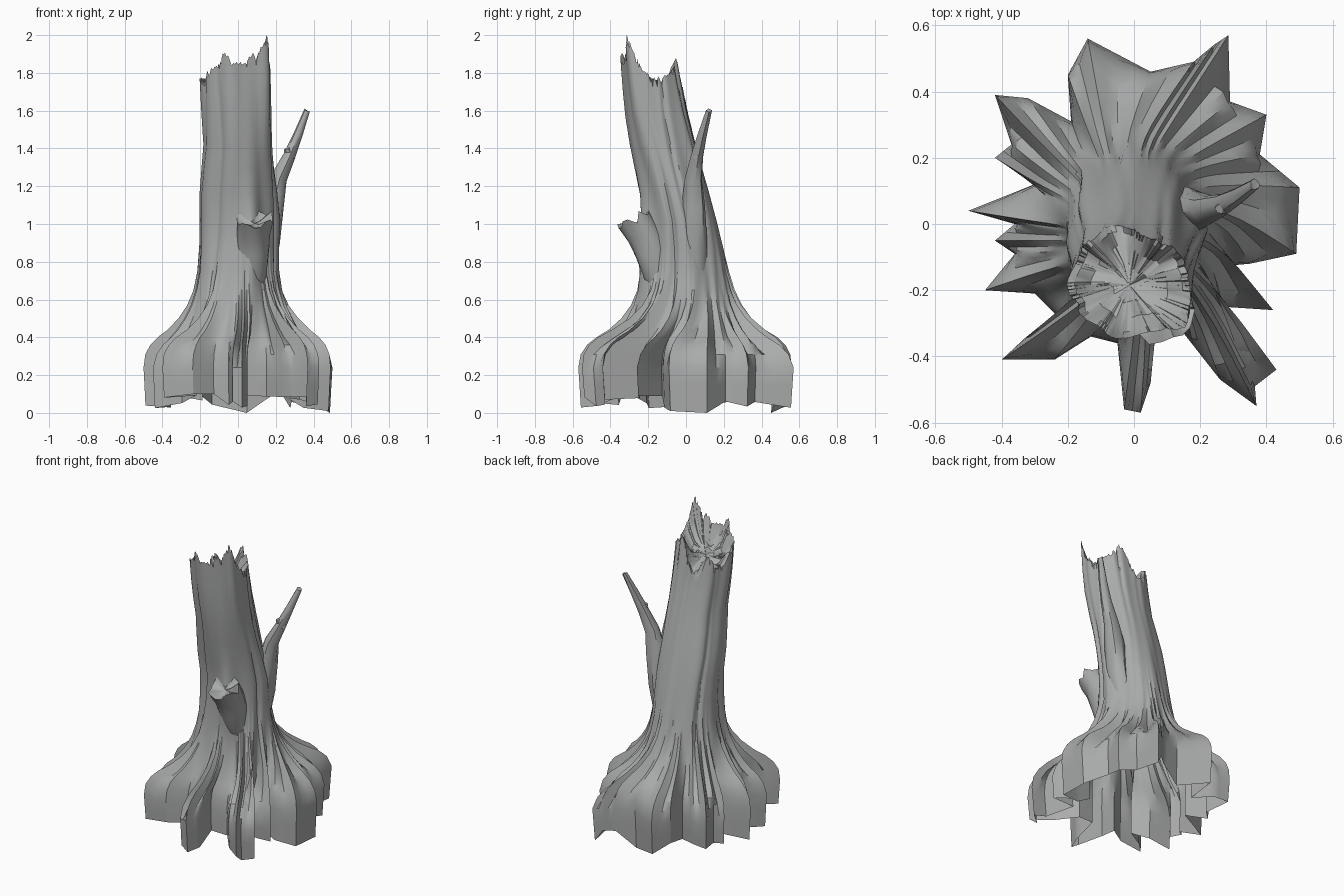
import bpy, bmesh, math, random
from math import sin, cos, exp, pi, atan2, radians
from mathutils import Vector

if "Cube" in bpy.data.objects:
    bpy.data.objects.remove(bpy.data.objects["Cube"])
random.seed(4)

bark = bpy.data.materials.new("bark")
bark.diffuse_color = (.40, .41, .405, 1)
bark.use_nodes = True
bark.node_tree.nodes["Principled BSDF"].inputs["Base Color"].default_value = bark.diffuse_color


def interp(table, x):
    # linear lookup; rows are (key, value, value...)
    if x <= table[0][0]:
        return table[0][1:]
    for a, b in zip(table, table[1:]):
        if x <= b[0]:
            t = (x - a[0]) / (b[0] - a[0])
            return tuple(p + (q - p) * t for p, q in zip(a[1:], b[1:]))
    return table[-1][1:]


def make(name, verts, faces, angle):
    me = bpy.data.meshes.new(name)
    me.from_pydata([tuple(v) for v in verts], [], faces)
    me.materials.append(bark)
    ob = bpy.data.objects.new(name, me)
    bpy.context.collection.objects.link(ob)
    bpy.ops.object.select_all(action='DESELECT')
    ob.select_set(True)
    bpy.context.view_layer.objects.active = ob
    bpy.ops.object.shade_smooth_by_angle(angle=radians(angle))


def skin(rings, flip=False):
    # quads between closed rings, plus a fan at the end
    n = len(rings[0])
    verts = [v for r in rings for v in r]
    faces = [(k * n + i, k * n + (i + 1) % n, (k + 1) * n + (i + 1) % n, (k + 1) * n + i)
             for k in range(len(rings) - 1) for i in range(n)]
    verts.append(sum((Vector(v) for v in rings[-1]), Vector()) / n)
    b = (len(rings) - 1) * n
    faces += [(b + i, b + (i + 1) % n, len(verts) - 1) for i in range(n)]
    return verts, [f[::-1] for f in faces] if flip else faces


# trunk envelope: z, xmin, xmax, ymin, ymax
BODY = [(0, -.27, .27, -.27, .27), (.45, -.26, .25, -.26, .26), (.6, -.235, .22, -.245, .24),
        (.8, -.21, .20, -.225, .21), (1.0, -.205, .20, -.215, .165), (1.2, -.205, .19, -.25, .115),
        (1.4, -.18, .18, -.29, .06), (1.6, -.19, .175, -.32, .01), (2.0, -.205, .165, -.35, -.06)]
# broken rim height by angle
RIM = [(-180, 1.77), (-160, 1.76), (-140, 1.80), (-122, 1.84), (-108, 1.90), (-92, 1.85), (-72, 1.85),
       (-60, 1.89), (-52, 1.88), (-39, 2.0), (-31, 1.92), (-18, 1.82), (0, 1.76), (25, 1.78), (45, 1.80),
       (62, 1.88), (78, 1.80), (95, 1.68), (112, 1.64), (128, 1.78), (145, 1.70), (165, 1.70), (180, 1.77)]
# how far the surface has spread to the root outline, by height
FLARE = [(.0, .95), (.1, .97), (.24, 1.0), (.31, .97), (.36, .87), (.4, .72), (.44, .5), (.5, .29),
         (.57, .14), (.65, .05), (.78, .0)]
# root outline on the ground, anticlockwise from the left
ROOTS = [(-.50, .04), (-.36, .0), (-.42, -.05), (-.36, -.09), (-.45, -.20), (-.30, -.21), (-.22, -.29),
         (-.33, -.345), (-.40, -.41), (-.24, -.41), (-.13, -.34), (-.05, -.36), (-.03, -.56), (.02, -.57),
         (.05, -.48), (.04, -.34), (.15, -.33), (.26, -.47), (.37, -.55), (.365, -.49), (.43, -.44),
         (.33, -.44), (.27, -.25), (.42, -.26), (.24, -.13), (.35, -.12), (.49, -.09), (.50, .11),
         (.38, .21), (.40, .33), (.29, .37), (.285, .57), (.24, .54), (.18, .49), (.05, .46), (-.14, .56),
         (-.20, .45), (-.19, .31), (-.32, .38), (-.42, .39), (-.37, .24), (-.42, .20), (-.30, .12)]

SUB = 4
m = len(ROOTS)
raw = [(atan2(y, x) + pi) % (2 * pi) - pi for x, y in ROOTS]
raw[0] = -pi
ang = [.5 * a + .5 * (-pi + 2 * pi * i / m) for i, a in enumerate(sorted(raw))]
low = [random.uniform(.02, .10) for _ in ROOTS]
for i, z in ((26, .01), (27, .0), (34, .0), (12, .06), (9, .1), (10, .1)):
    low[i] = z
tilt = [random.uniform(-.03, .03) for _ in ROOTS]
fold = [random.uniform(.02, .075) for _ in ROOTS]
# vertical bark furrows: angle, depth
CRACKS = [(-2.75, .045), (-2.2, .03), (-.35, .05), (.3, .04), (.95, .05), (1.75, .035), (2.5, .05)]


def trunk_point(a, z, shrink=1.0):
    x0, x1, y0, y1 = interp(BODY, z)
    r = 1 + .03 * sin(5 * a + 2 * z) + .022 * sin(9 * a - 1.5 * z + 1)
    for c, d in CRACKS:
        off = abs((a - c - .12 * sin(3 * z + c * 4) + pi) % (2 * pi) - pi)
        r -= 2.0 * d * max(0, 1 - off / .12) * (.6 + .4 * sin(4 * z + c * 7))
    # square front right corner towards the top spike
    r += .2 * exp(-((a + .68) / .22) ** 2) * min(1, max(0, (z - 1.2) / .5))
    r *= shrink
    p = Vector(((x0 + x1) / 2 + (x1 - x0) / 2 * r * cos(a),
                (y0 + y1) / 2 + (y1 - y0) / 2 * r * sin(a), z))
    # swelling under the front stub and beside the branch
    p.y -= .05 * exp(-((a + 1.15) / .3) ** 2 - ((z - .9) / .14) ** 2)
    p.x += .02 * exp(-((a - .1) / .3) ** 2 - ((z - 1.05) / .22) ** 2)
    return p


# trunk and roots: one column of points per outline step
HEIGHTS = [.15, .24, .31, .36, .4, .44, .5, .57, .65, .75, .88, 1.02, 1.16, 1.3, 1.42]
columns = []
for i in range(m):
    j = (i + 1) % m
    a_next = ang[j] if j else pi
    for s in range(SUB):
        t = s / SUB
        a = ang[i] + (a_next - ang[i]) * t
        foot = Vector(ROOTS[i]).lerp(Vector(ROOTS[j]), t)
        zb = low[i] + (low[j] - low[i]) * t
        # folds pull the surface in between the ridges
        dz = tilt[i] + (tilt[j] - tilt[i]) * t - fold[i] * (1 - abs(2 * t - 1))
        rim = interp(RIM, math.degrees(a))[0]
        top = min(2.0, rim + (random.uniform(-.045, .02) if s % 2 else 0))
        col = []
        for z in [zb] + HEIGHTS + [1.42 + (top - 1.42) * k for k in (.35, .65, .85, 1)]:
            p = trunk_point(a, z)
            f = interp(FLARE, z - (dz if z > .24 else 0))[0]
            col.append(Vector((p.x + (foot.x - p.x) * f, p.y + (foot.y - p.y) * f, z)))
        # splintered hollow inside the rim
        for sh, drop in ((.88, .3), (.65, .75), (.33, .85)):
            q = trunk_point(a, top, sh)
            q.z = rim - drop * (rim - 1.70) + .025 * sin(6 * a + 9 * sh) * sh
            col.append(q)
        # keep the hollow centred below the rim
        for q, k in zip(col[-2:], (.4, .8)):
            q.x += (-.018 - q.x) * k * .1
            q.y += (-.19 - q.y) * k * .1
        columns.append(col)
make("trunk_and_roots", *skin(list(zip(*columns))), angle=32)


def limb(name, path, sides, ragged=0, hollow=0):
    # tube along (x, y, z, radius) points, optional broken hollow end
    pts = [Vector(p[:3]) for p in path]
    rings = []
    for k, p in enumerate(pts):
        d = (pts[min(k + 1, len(pts) - 1)] - pts[max(k - 1, 0)]).normalized()
        u = d.cross(Vector((0, 1, .3))).normalized()
        v = d.cross(u)
        ring = []
        for i in range(sides):
            a = 2 * pi * i / sides
            r = path[k][3] * (1 + .07 * sin(3 * a + k))
            e = random.uniform(-ragged, ragged) if k == len(pts) - 1 else 0
            ring.append(p + (u * cos(a) + v * sin(a)) * r + d * e)
        rings.append(ring)
    if hollow:
        c, end = pts[-1], rings[-1]
        for f in (.7, .35):
            rings.append([c + (q - c) * f - d * hollow * (1 - f) for q in end])
    make(name, *skin(rings), angle=45)


# broken stub at the front
limb("front_stub", [(.06, -.10, .60, .06), (.07, -.145, .74, .085), (.08, -.18, .86, .09),
                    (.083, -.222, .95, .088), (.085, -.272, 1.03, .095)], 16, .03, .05)
# thin branch on the right with a small knob
limb("side_branch", [(.13, .06, .70, .05), (.165, .05, .9, .06), (.185, .04, 1.1, .062), (.215, .042, 1.24, .045),
                     (.27, .06, 1.36, .033), (.315, .085, 1.47, .025), (.365, .12, 1.60, .016)], 8, .008)
limb("branch_knob", [(.285, .065, 1.35, .025), (.265, .05, 1.385, .02), (.258, .045, 1.4, .015)], 6)
